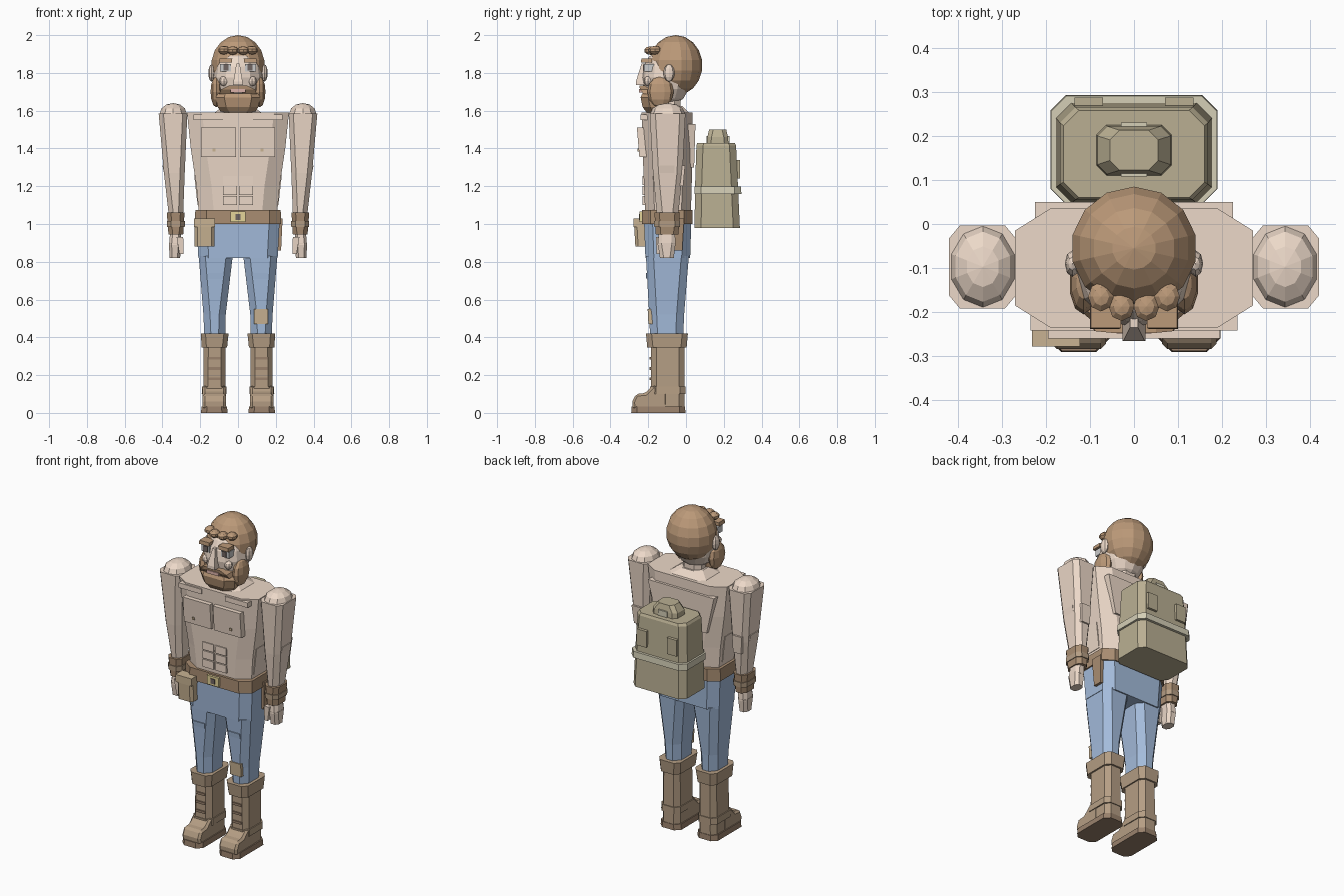
import bpy, bmesh
from mathutils import Matrix, Vector

COL = dict(skin=(.84, .69, .58), hair=(.50, .32, .19), blue=(.37, .50, .71), belt=(.40, .27, .17),
           boot=(.46, .34, .23), sole=(.32, .22, .15), pack=(.49, .43, .29), strap=(.66, .62, .47),
           tan=(.58, .45, .29), gold=(.78, .66, .32), white=(.92, .92, .9), dark=(.16, .13, .12),
           lip=(.72, .45, .40))
MATS = {}
for key, c in COL.items():
    MATS[key] = bpy.data.materials.new(key)
    MATS[key].diffuse_color = (*c, 1)


def finish(name, bm, col, mirror=False):
    bmesh.ops.recalc_face_normals(bm, faces=bm.faces)
    me = bpy.data.meshes.new(name)
    bm.to_mesh(me)
    bm.free()
    me.materials.append(MATS[col])
    ob = bpy.data.objects.new(name, me)
    bpy.context.collection.objects.link(ob)
    if mirror:
        mod = ob.modifiers.new("Mirror", 'MIRROR')
        mod.use_mirror_merge = False
    return ob


def loft(name, col, rings, cham=(0, 0), mirror=False):
    """Stack of chamfered rectangles; each ring is (z, x0, x1, y0, y1)."""
    bm = bmesh.new()
    loops = []
    a, b = cham
    for z, x0, x1, y0, y1 in rings:
        if a:
            pts = [(x0 + a, y0), (x1 - a, y0), (x1, y0 + b), (x1, y1 - b),
                   (x1 - a, y1), (x0 + a, y1), (x0, y1 - b), (x0, y0 + b)]
        else:
            pts = [(x0, y0), (x1, y0), (x1, y1), (x0, y1)]
        loops.append([bm.verts.new((x, y, z)) for x, y in pts])
    n = len(loops[0])
    for lo, hi in zip(loops, loops[1:]):
        for i in range(n):
            bm.faces.new((lo[i], lo[(i + 1) % n], hi[(i + 1) % n], hi[i]))
    bm.faces.new(loops[0][::-1])
    bm.faces.new(loops[-1])
    return finish(name, bm, col, mirror)


def box(name, col, x0, x1, y0, y1, z0, z1, mirror=False):
    return loft(name, col, [(z0, x0, x1, y0, y1), (z1, x0, x1, y0, y1)], mirror=mirror)


def ball(name, col, loc, r, mirror=False, seg=10, rings=6):
    bm = bmesh.new()
    m = Matrix.Translation(loc) @ Matrix.Diagonal((*r, 1))
    bmesh.ops.create_uvsphere(bm, u_segments=seg, v_segments=rings, radius=1, matrix=m)
    return finish(name, bm, col, mirror)


def extrude_x(name, col, prof, x0, x1, mirror=False, bevel=0):
    """Side profile of (y, z) points extruded from x0 to x1."""
    bm = bmesh.new()
    f = bm.faces.new([bm.verts.new((x0, y, z)) for y, z in prof])
    ext = bmesh.ops.extrude_face_region(bm, geom=[f])
    bmesh.ops.translate(bm, vec=Vector((x1 - x0, 0, 0)),
                        verts=[v for v in ext['geom'] if isinstance(v, bmesh.types.BMVert)])
    ob = finish(name, bm, col, mirror)
    if bevel:
        b = ob.modifiers.new("Bevel", 'BEVEL')
        b.width, b.segments = bevel, 1
        if mirror:
            ob.modifiers.move(1, 0)
    return ob


# Torso with chest, collar, abdomen and back panels
loft("torso", 'skin', [(1.03, -.205, .205, -.215, .025), (1.2, -.22, .22, -.222, .03),
                       (1.4, -.25, .25, -.23, .035), (1.59, -.27, .27, -.235, .035)], (.08, .05))
loft("chest_plate", 'skin', [(1.355, .01, .195, -.247, -.2), (1.51, .01, .195, -.26, -.2)], mirror=True)
box("nipple", 'tan', .12, .135, -.257, -.24, 1.385, 1.4, True)
extrude_x("collar_bone", 'skin', [(-.242, 1.55), (-.2, 1.55), (-.2, 1.58), (-.242, 1.58)], .08, .235, True)
for i in range(3):
    z = 1.1 + .053 * i
    box("abdomen_pad", 'skin', .006, .08, -.23, -.2, z, z + .047, True)
loft("back_panel", 'skin', [(1.3, -.17, .17, .01, .043), (1.53, -.225, .225, .01, .05)])
loft("flank_panel", 'skin', [(1.1, .19, .214, -.15, -.05), (1.26, .2, .232, -.15, -.05)], mirror=True)
loft("neck_base", 'skin', [(1.585, -.13, .13, -.19, .02), (1.625, -.075, .075, -.15, -.02)], (.035, .035))
loft("neck", 'skin', [(1.6, -.065, .065, -.15, -.03), (1.72, -.06, .06, -.15, -.03)], (.03, .03))

# Arms, cuffs and hands
loft("arm", 'skin', [(1.06, .29, .368, -.155, -.04), (1.27, .282, .392, -.175, -.018),
                     (1.585, .268, .42, -.192, -.003)], (.025, .03), True)
ball("shoulder_cap", 'skin', (.343, -.097, 1.585), (.075, .092, .055), True)
loft("elbow_pad", 'skin', [(1.2, .31, .365, -.05, -.015), (1.31, .31, .375, -.05, -.005)], mirror=True)
loft("upper_arm_pad", 'skin', [(1.27, .36, .392, -.14, -.06), (1.31, .36, .4, -.14, -.06)], mirror=True)
loft("wrist_cuff", 'belt', [(.945, .29, .368, -.16, -.04), (1.06, .283, .377, -.167, -.033)],
     (.022, .026), True)
loft("cuff_band", 'boot', [(.985, .282, .376, -.168, -.032), (1.015, .281, .377, -.169, -.031)],
     (.022, .026), True)
loft("palm", 'skin', [(.89, .305, .365, -.15, -.055), (.95, .3, .36, -.145, -.058)], (.014, .02), True)
loft("fingers", 'skin', [(.82, .306, .362, -.138, -.065), (.9, .303, .366, -.15, -.055)],
     (.014, .02), True)
loft("thumb", 'skin', [(.84, .288, .31, -.155, -.125), (.93, .29, .325, -.16, -.115)], mirror=True)

# Belt, buckle, pouch and sheath
loft("belt", 'belt', [(1.0, -.228, .228, -.232, .035), (1.075, -.226, .226, -.232, .035)], (.06, .045))
box("buckle", 'gold', -.04, .04, -.246, -.22, 1.01, 1.065)
box("buckle_centre", 'dark', -.014, .014, -.25, -.24, 1.022, 1.052)
loft("pouch", 'tan', [(.88, -.23, -.125, -.268, -.2), (1.0, -.23, -.125, -.275, -.2)], (.015, .015))
box("pouch_flap", 'tan', -.232, -.122, -.278, -.21, .985, 1.03)
loft("sheath", 'belt', [(.86, .2, .228, -.075, -.02), (1.03, .205, .236, -.085, -.01)])

# Trousers
loft("hips", 'blue', [(.82, -.21, .21, -.215, .022), (1.01, -.22, .22, -.222, .028)], (.055, .045))
loft("trouser_leg", 'blue', [(.4, .068, .178, -.19, -.015), (.52, .065, .183, -.195, -.01),
                             (.83, .028, .208, -.212, .015)], (.035, .04), True)
loft("thigh_pocket", 'blue', [(.71, .08, .16, -.21, -.18), (.74, .08, .16, -.213, -.18)], mirror=True)
loft("knee_patch", 'tan', [(.47, .085, .16, -.199, -.17), (.55, .085, .16, -.203, -.17)])

# Boots
loft("boot_cuff", 'tan', [(.345, .058, .192, -.205, .003), (.42, .05, .197, -.212, .01)],
     (.025, .03), True).data.materials[0] = MATS['boot']
loft("boot_shaft", 'boot', [(.03, .065, .185, -.185, -.008), (.35, .066, .182, -.185, -.008)],
     (.025, .03), True)
loft("ankle_strap", 'boot', [(.1, .06, .192, -.19, -.003), (.14, .06, .19, -.19, -.003)],
     (.025, .03), True)
extrude_x("boot_toe", 'boot', [(-.1, .02), (-.282, .02), (-.284, .06), (-.265, .1), (-.215, .105),
                               (-.175, .145), (-.1, .145)], .064, .187, True, .012)
loft("sole", 'sole', [(0, .055, .196, -.29, -.003), (.034, .058, .193, -.288, -.005)], (.03, .03), True)
for z in (.18, .235, .29):
    box("lace", 'sole', .092, .155, -.192, -.17, z - .007, z + .007, True)

# Head and hair
ball("head", 'skin', (0, -.105, 1.775), (.13, .13, .155), seg=12, rings=8)
ball("hair", 'hair', (0, -.055, 1.84), (.145, .142, .16), seg=14, rings=9)
ball("ear", 'skin', (.14, -.09, 1.8), (.017, .03, .046), True, 8)
for x, y, z in ((.028, -.187, 1.918), (.075, -.165, 1.92)):
    ball("fringe_lock", 'hair', (x, y, z), (.031, .035, .023), True, 8, 5)

# Face
loft("brow", 'hair', [(1.855, .033, .1, -.238, -.18), (1.877, .03, .098, -.236, -.18)], mirror=True)
box("eye_white", 'white', .038, .094, -.222, -.17, 1.808, 1.848, True)
box("iris", 'dark', .05, .078, -.228, -.2, 1.812, 1.845, True)
loft("nose", 'skin', [(1.735, -.026, .026, -.265, -.2), (1.755, -.024, .024, -.265, -.2),
                      (1.85, -.009, .009, -.235, -.2)])
ball("cheek", 'skin', (.075, -.2, 1.757), (.024, .024, .026), True, 8)
loft("moustache", 'hair', [(1.688, .03, .1, -.225, -.16), (1.712, .0, .09, -.243, -.16),
                           (1.732, .0, .05, -.247, -.16)], mirror=True)
box("mouth", 'lip', -.04, .04, -.249, -.2, 1.695, 1.714)

# Beard
loft("beard", 'hair', [(1.585, -.085, .085, -.205, -.13), (1.62, -.108, .108, -.23, -.1),
                       (1.67, -.118, .118, -.24, -.1), (1.69, -.112, .112, -.232, -.1)], (.045, .04))
ball("beard_side", 'hair', (.115, -.135, 1.7), (.032, .07, .082), True)

# Backpack
loft("pack_body", 'pack', [(.98, -.182, .182, .045, .285), (1.2, -.177, .177, .048, .275),
                           (1.415, -.168, .168, .055, .265), (1.43, -.16, .16, .06, .258)], (.035, .035))
loft("pack_band", 'strap', [(1.16, -.19, .19, .045, .293), (1.198, -.188, .188, .045, .291)], (.035, .035))
box("pack_clasp", 'pack', .07, .135, .25, .287, 1.24, 1.34, True)
loft("pack_lid", 'pack', [(1.425, -.085, .085, .11, .225), (1.46, -.083, .083, .113, .222),
                          (1.5, -.055, .055, .122, .213)], (.022, .022))
box("lid_strap", 'strap', -.03, .03, .108, .23, 1.425, 1.465)
